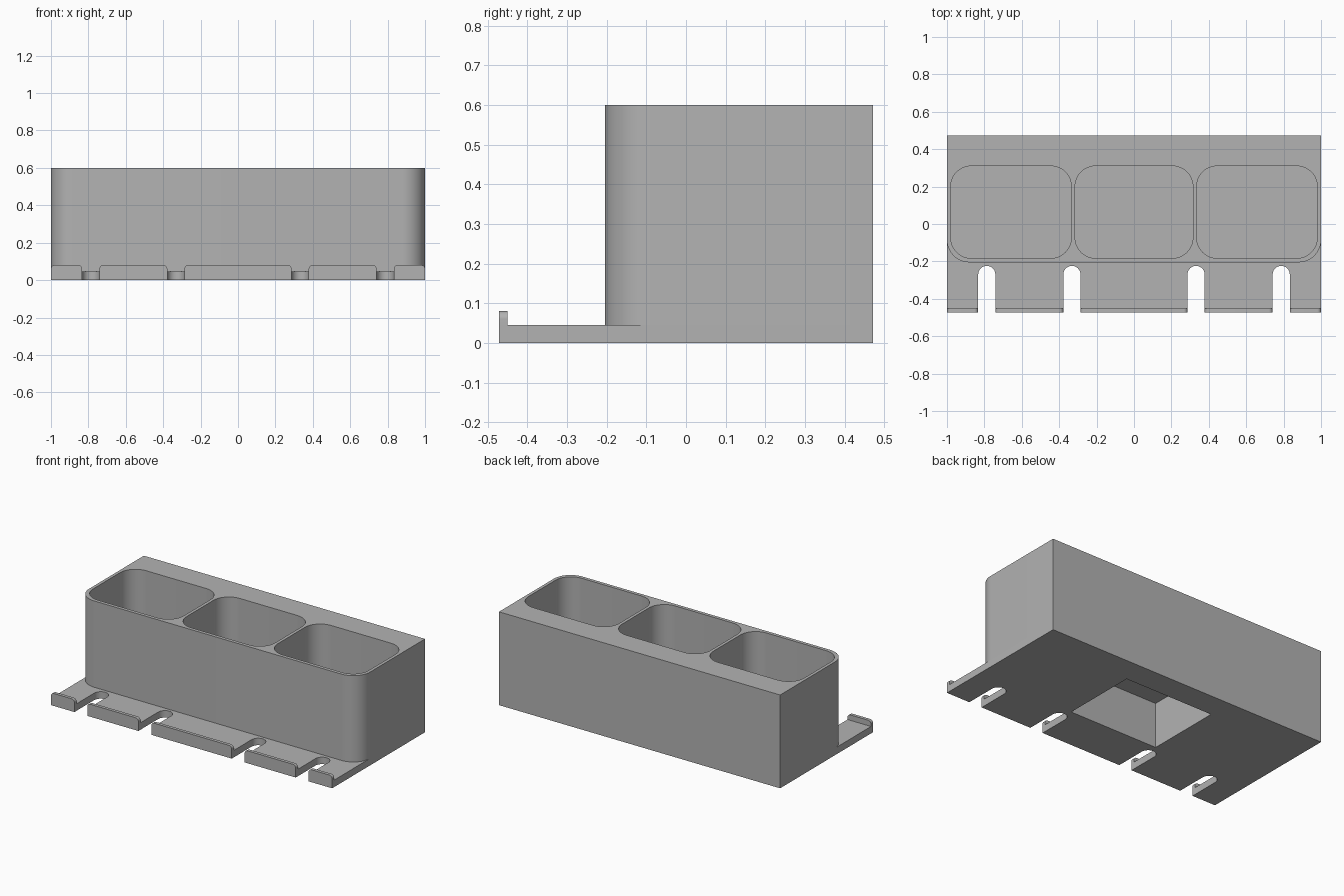
import bpy, bmesh
from math import pi, cos, sin
from mathutils import Vector

cube = bpy.data.objects.get("Cube")
if cube:
    bpy.data.objects.remove(cube, do_unlink=True)

grey = bpy.data.materials.new("plain grey")
grey.use_nodes = True
colour = (0.45, 0.45, 0.45, 1)
grey.diffuse_color = colour
grey.node_tree.nodes["Principled BSDF"].inputs["Base Color"].default_value = colour

FRONT, BACK = -0.472, 0.472
PLATE_TOP, TOP = 0.045, 0.6
TOWER_FRONT = -0.205
POCKET_Y = (-0.183, 0.31)
SLOTS = (-0.787, -0.332, 0.332, 0.787)
SLOT_R = 0.046


def arc(cx, cy, r, start, end, steps=12):
    angles = [start + (end - start) * i / steps for i in range(steps + 1)]
    return [(cx + r * cos(a), cy + r * sin(a)) for a in angles]


def rounded_rect(x0, x1, y0, y1, radii):
    """Outline from lower left, anticlockwise, with one radius per corner."""
    corners = ((x0, y0, 1, 1), (x1, y0, -1, 1), (x1, y1, -1, -1), (x0, y1, 1, -1))
    pts = []
    for i, ((x, y, sx, sy), r) in enumerate(zip(corners, radii)):
        if r:
            a = pi + i * pi / 2
            pts += arc(x + sx * r, y + sy * r, r, a, a + pi / 2)
        else:
            pts.append((x, y))
    return pts


def prism(name, outline, low, high, along_y=False):
    """Extrude an outline up z, or an x-z outline along y."""
    bm = bmesh.new()
    place = (lambda p: (p[0], low, p[1])) if along_y else (lambda p: (p[0], p[1], low))
    face = bm.faces.new([bm.verts.new(place(p)) for p in outline])
    new = bmesh.ops.extrude_face_region(bm, geom=[face])["geom"]
    step = Vector((0, high - low, 0)) if along_y else Vector((0, 0, high - low))
    bmesh.ops.translate(bm, verts=[v for v in new if isinstance(v, bmesh.types.BMVert)], vec=step)
    bmesh.ops.recalc_face_normals(bm, faces=bm.faces)
    mesh = bpy.data.meshes.new(name)
    bm.to_mesh(mesh)
    bm.free()
    mesh.materials.append(grey)
    obj = bpy.data.objects.new(name, mesh)
    bpy.context.collection.objects.link(obj)
    return obj


def select_only(obj):
    bpy.ops.object.select_all(action="DESELECT")
    obj.select_set(True)
    bpy.context.view_layer.objects.active = obj


def cut(obj, cutters):
    select_only(obj)
    for cutter in cutters:
        mod = obj.modifiers.new("cut", "BOOLEAN")
        mod.operation, mod.solver, mod.object = "DIFFERENCE", "EXACT", cutter
        bpy.ops.object.modifier_apply(modifier=mod.name)


# Base plate with four open slots along its front edge
outline = [(-1, FRONT)]
for x in SLOTS:
    outline.append((x - SLOT_R, FRONT))
    outline += arc(x, -0.27, SLOT_R, pi, 0)
    outline.append((x + SLOT_R, FRONT))
outline += [(1, FRONT), (1, BACK), (-1, BACK)]
plate = prism("base_plate", outline, 0, PLATE_TOP)

# Bin block with rounded front corners
block = prism("bin_block", rounded_rect(-1, 1, TOWER_FRONT, BACK, (0.12, 0.12, 0, 0)), PLATE_TOP, TOP)

# Three pockets, the middle one shallow above a recess in the underside
pockets = []
for x0, x1, floor in ((-0.98, -0.335, 0.02), (-0.315, 0.315, 0.31), (0.335, 0.98, 0.02)):
    pockets.append(prism("pocket_cutter", rounded_rect(x0, x1, *POCKET_Y, [0.11] * 4), floor, TOP + 0.1))
recess = prism("recess_cutter", rounded_rect(-0.315, 0.315, *POCKET_Y, [0] * 4), -0.1, 0.29)
cut(block, pockets + [recess])
cut(plate, [pockets[0], pockets[2], recess])
for cutter in pockets + [recess]:
    bpy.data.objects.remove(cutter, do_unlink=True)

# Raised lip pieces between the slots
parts = [plate, block]
starts = [-1] + [x + SLOT_R for x in SLOTS]
ends = [x - SLOT_R for x in SLOTS] + [1]
for x0, x1 in zip(starts, ends):
    shape = rounded_rect(x0, x1, PLATE_TOP, 0.08, (0, 0, 0.02, 0.02))
    parts.append(prism("front_lip", shape, FRONT, FRONT + 0.021, along_y=True))

for part in parts:
    select_only(part)
    bpy.ops.object.shade_smooth_by_angle()
